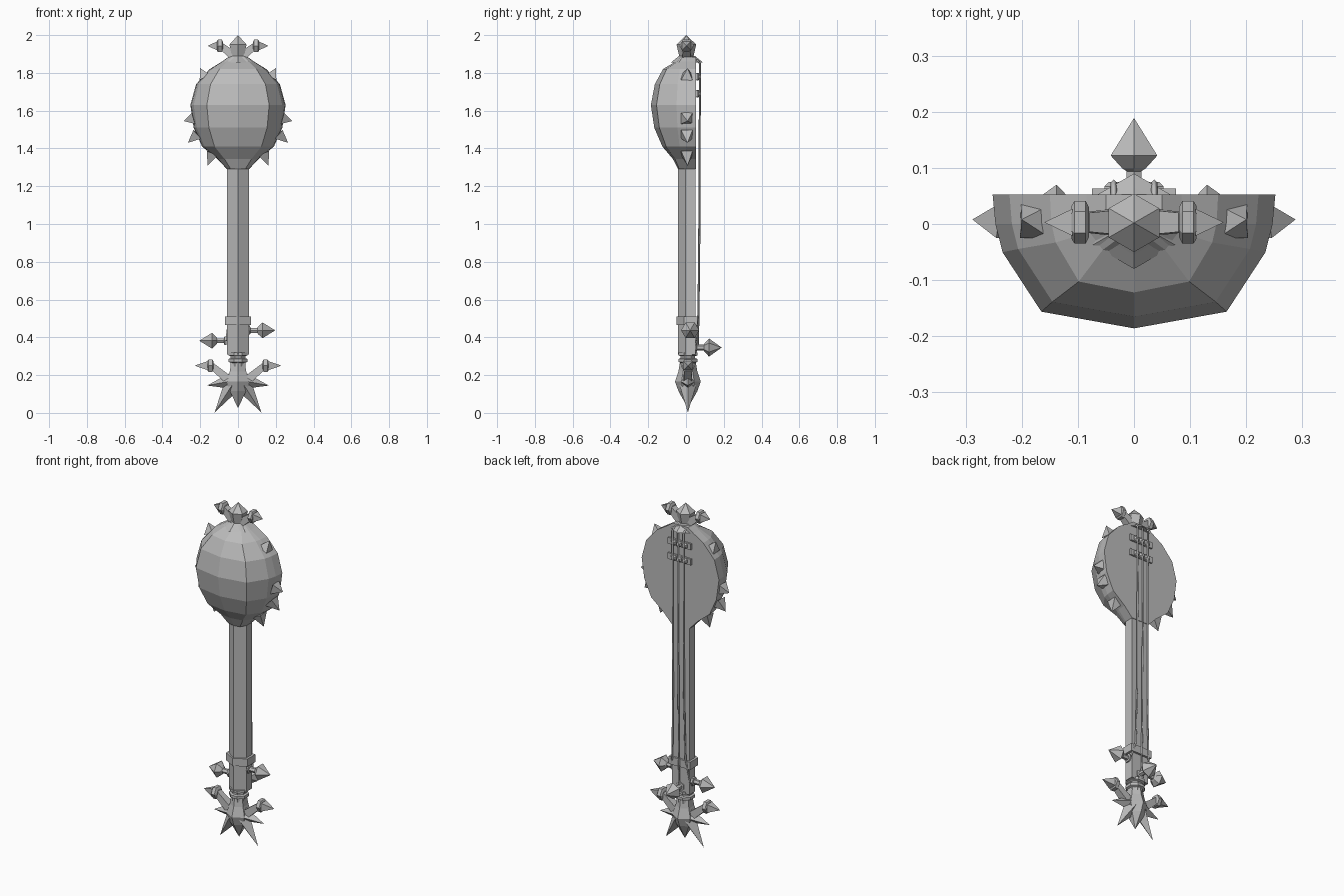
import bpy, bmesh, math
from mathutils import Vector

if "Cube" in bpy.data.objects:
    bpy.data.objects.remove(bpy.data.objects["Cube"])

GREY = (0.5, 0.5, 0.5, 1)
mat = bpy.data.materials.new("plain grey")
mat.use_nodes = True
mat.diffuse_color = GREY
mat.node_tree.nodes["Principled BSDF"].inputs["Base Color"].default_value = GREY


def loft(name, rings):
    """Skin a row of equal rings, merging any that shrink to a point."""
    bm = bmesh.new()
    vs = [[bm.verts.new(p) for p in r] for r in rings]
    n = len(rings[0])
    for a, b in zip(vs, vs[1:]):
        for i in range(n):
            j = (i + 1) % n
            bm.faces.new((a[i], a[j], b[j], b[i]))
    bm.faces.new(vs[0])
    bm.faces.new(vs[-1])
    bmesh.ops.remove_doubles(bm, verts=bm.verts, dist=0.0005)
    bmesh.ops.recalc_face_normals(bm, faces=bm.faces)
    me = bpy.data.meshes.new(name)
    bm.to_mesh(me)
    bm.free()
    me.materials.append(mat)
    ob = bpy.data.objects.new(name, me)
    bpy.context.collection.objects.link(ob)
    return ob


def turned(name, start, direction, profile, sides=6, turn=0.0):
    """Flat-sided turned part: profile holds (distance, radius) along direction."""
    d = Vector(direction).normalized()
    side = Vector((0, 1, 0)) if abs(d.y) < 0.9 else Vector((0, 0, 1))
    u = (side - d * side.dot(d)).normalized()
    v = d.cross(u)
    rings = []
    for dist, r in profile:
        c = Vector(start) + d * dist
        angles = [turn + 2 * math.pi * i / sides for i in range(sides)]
        rings.append([c + (u * math.cos(a) + v * math.sin(a)) * r for a in angles])
    return loft(name, rings)


def spike(name, base, tip, radius, sides=4, turn=math.pi / 4):
    d = Vector(tip) - Vector(base)
    turned(name, base, d, [(0, radius), (d.length, 0)], sides, turn)


def box(name, x, y, z):
    loft(name, [[(a, y[0], c), (a, y[1], c), (b, y[1], c), (b, y[0], c)]
                for (a, b), c in ((x, z[0]), (x, z[1]))])


# Bowl: half a faceted shell with a flat back (height, half width, front depth)
LEVELS = [(1.29, .058, .042), (1.345, .11, .07), (1.41, .19, .125), (1.51, .235, .168),
          (1.63, .252, .186), (1.74, .222, .165), (1.82, .15, .122), (1.86, .085, .055),
          (1.885, .05, .035)]
SECTION = [(1, None), (.98, 0), (.93, .27), (.655, .84), (0, 1)]
rings = []
for z, w, d in LEVELS:
    half = [(w * fx, .053 if fd is None else -d * fd, z) for fx, fd in SECTION]
    rings.append(half + [(-x, y, h) for x, y, h in half[-2::-1]])
loft("bowl", rings)


# Neck and collar share one keel-shaped section
def keel(name, w, front, back, z0, z1):
    sec = [(0, front), (w, front + .04), (w, back), (-w, back), (-w, front + .04)]
    loft(name, [[(x, y, z) for x, y in sec] for z in (z0, z1)])


keel("neck", .057, -.043, .05, .31, 1.31)
keel("neck_collar", .07, -.05, .062, .465, .51)

# Rings under the neck and spiked foot
turned("foot_rings", (0, .01, .32), (0, 0, -1),
       [(0, .055), (.015, .055), (.02, .042), (.03, .042), (.034, .054), (.05, .054),
        (.055, .042), (.075, .042)], 8, math.pi / 8)
turned("foot_core", (0, .01, .28), (0, 0, -1),
       [(0, .04), (.06, .05), (.115, .068), (.165, .05), (.254, 0)], 6)

# Top finial
turned("finial_base", (0, .005, 1.855), (0, 0, 1),
       [(0, .085), (.02, .06), (.035, .042)], 6)
turned("finial_spike", (0, .002, 1.88), (0, 0, 1),
       [(0, .036), (.07, .052), (.12, 0)], 6)

# Body spikes: base and tip as (x, z)
BODY_SPIKES = [((.175, 1.775), (.2, 1.825)), ((.235, 1.56), (.288, 1.545)),
               ((.215, 1.475), (.265, 1.43)), ((.135, 1.375), (.162, 1.308))]

for s, side in ((1, "left"), (-1, "right")):
    for i, ((bx, bz), (tx, tz)) in enumerate(BODY_SPIKES):
        spike(f"bowl_spike_{side}_{i + 1}", (s * bx, .005, bz), (s * tx, .008, tz), .043)

    # Horned arms at the crown and foot: rising branch, collar, point
    for where, root, x, z, tip, y in (("crown", (.015, 1.885), .09, 1.943, .16, .003),
                                      ("foot", (.02, .15), .14, .25, .23, .01)):
        a = Vector((s * root[0], y, root[1]))
        b = Vector((s * x, y, z))
        turned(f"{where}_arm_{side}", a, b - a,
               [(0, .035), ((b - a).length, .024)], 4, math.pi / 4)
        turned(f"{where}_arm_collar_{side}", b, (s, 0, 0),
               [(-.01, .026), (-.004, .038), (.016, .038), (.021, .03)], 6)
        spike(f"{where}_arm_point_{side}", (s * (x + .02), y, z), (s * tip, y, z), .034)

    # Foot spikes
    spike(f"foot_side_spike_{side}", (s * .03, .01, .17), (s * .163, .01, .145), .045, 4, 0)
    spike(f"foot_low_spike_{side}", (s * .03, .01, .15), (s * .124, .01, .002), .045, 4, 0)

# Tuning pegs
PEG = [(0, .026), (.012, .026), (.014, .015), (.05, .015), (.055, .024), (.078, .048), (.145, 0)]
turned("peg_left", (.052, .022, .437), (1, 0, 0), PEG, 6)
turned("peg_right", (-.06, .022, .382), (-1, 0, 0), PEG, 6)
turned("peg_back", (0, .044, .346), (0, 1, 0), PEG, 6)

# Bridges with a saddle under each string
for n, z in enumerate((1.69, 1.78)):
    box(f"bridge_{n + 1}", (-.075, .075), (.05, .063), (z - .018, z + .018))
    for x in (-.036, 0, .036):
        turned(f"bridge_{n + 1}_saddle", (x, .055, z), (0, 1, 0),
               [(0, .021), (.012, .019), (.02, .01)], 6)

# Strings run from the top edge over the neck to their pegs
for name, x, end in (("left", .036, (.062, .05, .437)), ("middle", 0, (0, .062, .346)),
                     ("right", -.036, (-.062, .05, .382))):
    cu = bpy.data.curves.new("string_" + name, "CURVE")
    cu.dimensions = "3D"
    cu.bevel_depth = .0055
    cu.bevel_resolution = 0
    cu.use_fill_caps = True
    path = [(x, .03, 1.872), (x, .06, 1.866), (x, .074, 1.85), (x, .07, .9),
            (x * 1.2, .066, .52), end]
    sp = cu.splines.new("POLY")
    sp.points.add(len(path) - 1)
    for p, co in zip(sp.points, path):
        p.co = (*co, 1)
    cu.materials.append(mat)
    bpy.context.collection.objects.link(bpy.data.objects.new("string_" + name, cu))
